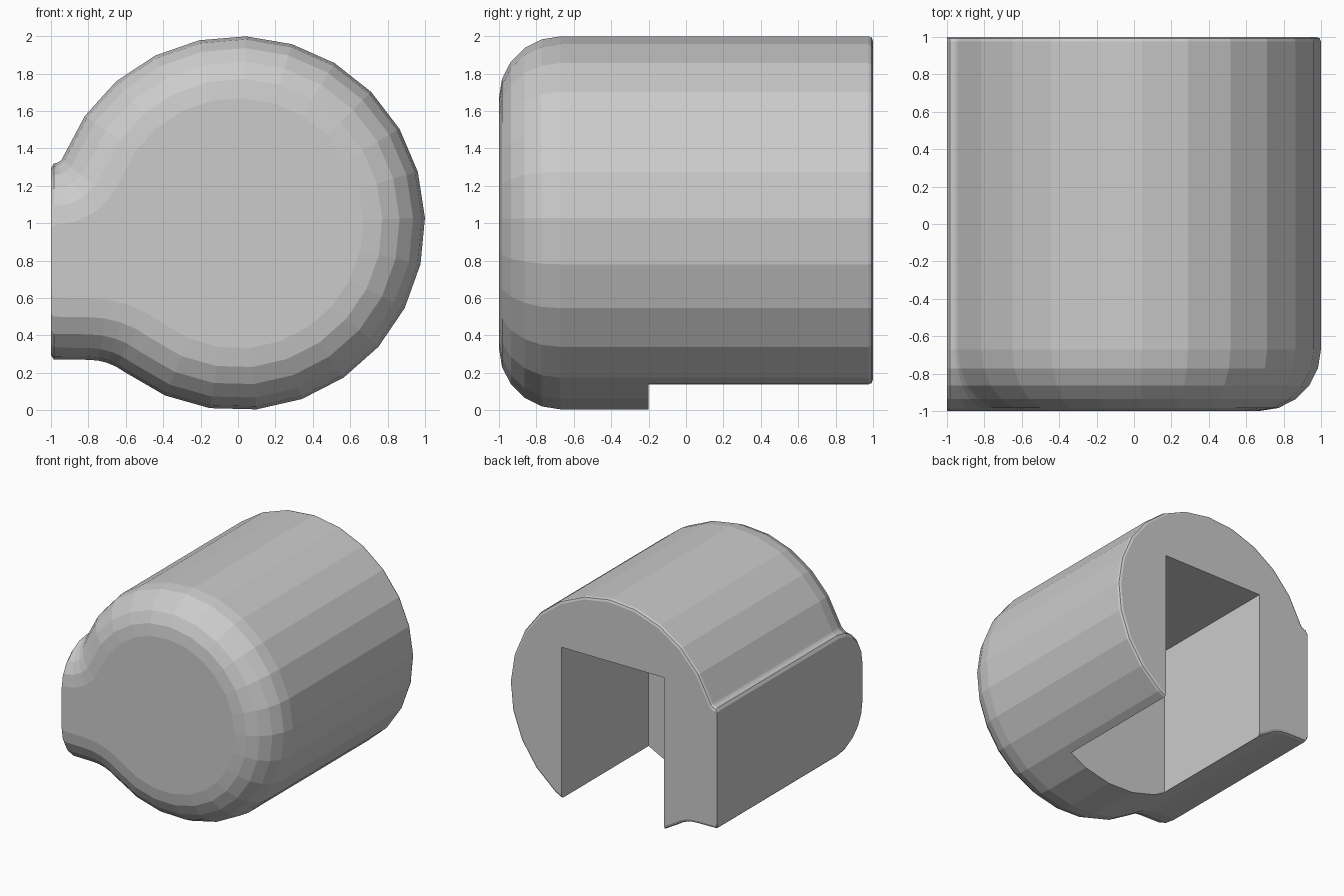
import bpy, bmesh
from math import sin, cos, pi, atan2
from mathutils import Vector

if "Cube" in bpy.data.objects:
    bpy.data.objects.remove(bpy.data.objects["Cube"])

CENTER = Vector((0, 1))
TOP_FILLET = (Vector((-0.985, 1.373)), 0.053)   # blend above the side pad
LOW_FILLET = (Vector((-0.8, -0.05)), 0.32)      # blend below the side pad


def arc(c, r, a0, a1, n):
    return [(c.x + r * cos(a0 + (a1 - a0) * i / n),
             c.y + r * sin(a0 + (a1 - a0) * i / n)) for i in range(n + 1)]


def angle(a, b):
    return atan2((b - a).y, (b - a).x)


def profile(inset):
    """Round body with a flat pad on its left, shrunk inward by inset."""
    (tc, tr), (lc, lr) = TOP_FILLET, LOW_FILLET
    at, al = angle(CENTER, tc), angle(CENTER, lc)
    top = arc(tc, tr + inset, -pi / 2, at - pi, 4)
    body = arc(CENTER, 1 - inset, at, al, 20)
    low = arc(lc, lr + inset, al + pi, pi / 2, 4)
    z0, z1, b = low[-1][1], top[0][1], 0.025
    return top + body[1:-1] + low + [(-1 + b * 0.6, z0 + b * 0.1), (-1, z0 + b), (-1, z1 - b)]


# Body: profiles lofted from the rounded front to the small back chamfer
R = 0.33
sections = [(-1 + R * (1 - cos(t)), R * (1 - sin(t)))
            for t in (i * pi / 10 for i in range(6))]
sections += [(0.975, 0), (0.993, 0.007), (1, 0.025)]
bm = bmesh.new()
rings = [[bm.verts.new((x, y, z)) for x, z in profile(d)] for y, d in sections]
for a, b in zip(rings, rings[1:]):
    for i in range(len(a)):
        j = (i + 1) % len(a)
        bm.faces.new((a[i], a[j], b[j], b[i]))
bm.faces.new(rings[0])
bm.faces.new(rings[-1])
bmesh.ops.recalc_face_normals(bm, faces=bm.faces)
mesh = bpy.data.meshes.new("body")
bm.to_mesh(mesh)
bm.free()
body = bpy.data.objects.new("body", mesh)
bpy.context.collection.objects.link(body)

# Rectangular slot open at the back and underneath
bpy.ops.mesh.primitive_cube_add(size=1, location=(0.005, 0.65, 0.48))
cutter = bpy.context.object
cutter.name = "slot_cutter"
cutter.scale = (0.99, 1.7, 1.96)
cutter.hide_render = True
cutter.hide_set(True)
cut = body.modifiers.new("slot", 'BOOLEAN')
cut.operation = 'DIFFERENCE'
cut.solver = 'EXACT'
cut.object = cutter
